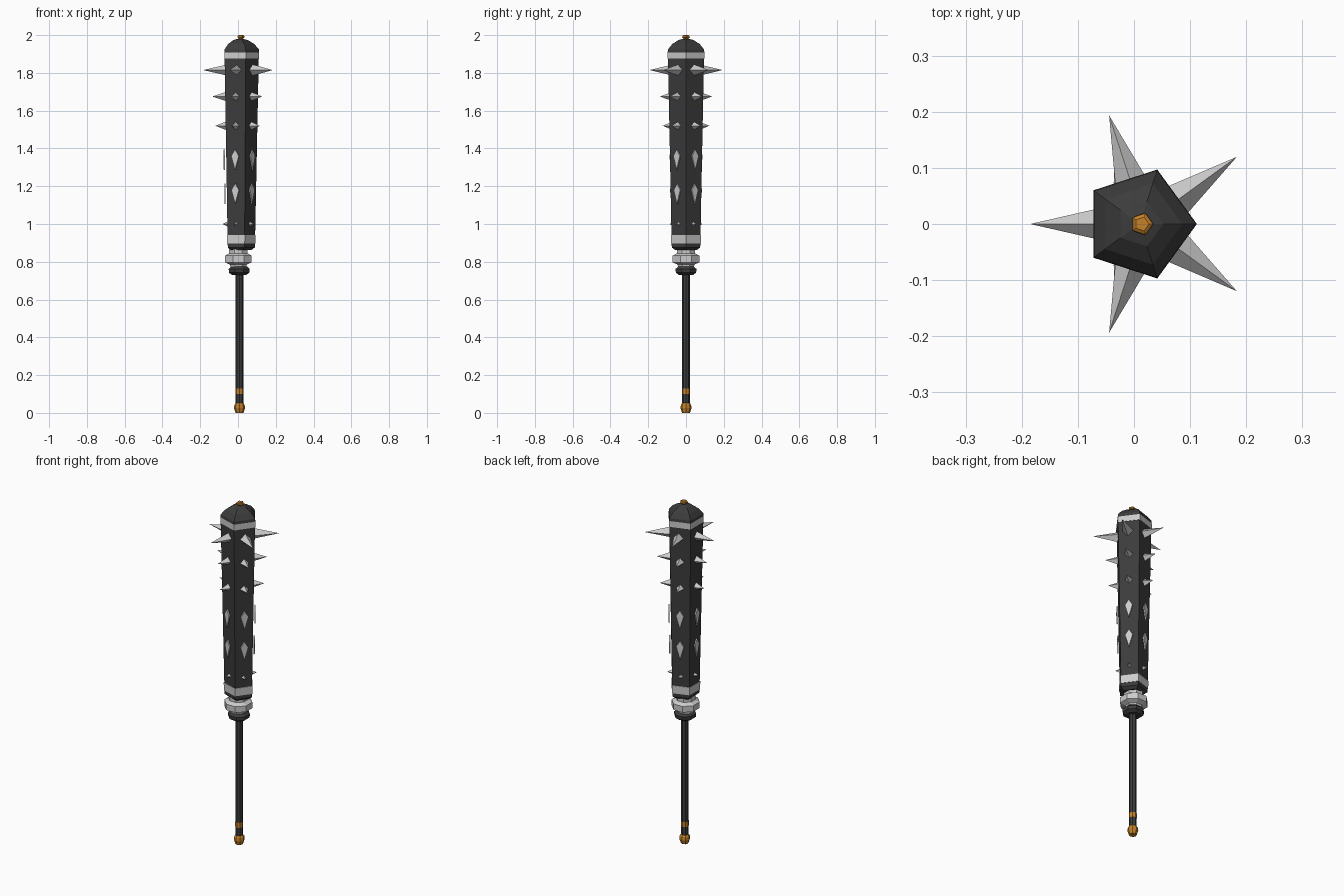
import bpy, math

if "Cube" in bpy.data.objects:
    bpy.data.objects.remove(bpy.data.objects["Cube"])

CX = 0.01  # shaft axis; the back spike makes the bounds asymmetric


def material(name, rgb):
    m = bpy.data.materials.new(name)
    m.diffuse_color = (*rgb, 1)
    m.use_nodes = True
    m.node_tree.nodes["Principled BSDF"].inputs["Base Color"].default_value = m.diffuse_color
    return m


DARK = material("dark_iron", (0.045, 0.045, 0.045))
STEEL = material("pale_steel", (0.60, 0.60, 0.60))
GOLD = material("orange_brass", (0.55, 0.22, 0.022))


def make(name, verts, faces, mat):
    me = bpy.data.meshes.new(name)
    me.from_pydata(verts, [], faces)
    me.materials.append(mat)
    ob = bpy.data.objects.new(name, me)
    bpy.context.collection.objects.link(ob)
    return ob


def lathe(name, profile, sides, mat, cx=CX, turn=0.0):
    """Low-poly turned part from (radius, height) points, capped both ends."""
    verts, faces = [], []
    for r, z in profile:
        for i in range(sides):
            a = turn + 2 * math.pi * i / sides
            verts.append((cx + r * math.cos(a), r * math.sin(a), z))
    for k in range(len(profile) - 1):
        for i in range(sides):
            j = (i + 1) % sides
            faces.append((k * sides + i, k * sides + j,
                          (k + 1) * sides + j, (k + 1) * sides + i))
    faces.append(tuple(reversed(range(sides))))
    top = (len(profile) - 1) * sides
    faces.append(tuple(range(top, top + sides)))
    return make(name, verts, faces, mat)


def body_radius(z):
    return 0.078 + 0.022 * (z - 0.9) / 0.98


def on_face(az, r, side, z, cx):
    return (cx + r * math.cos(az) - side * math.sin(az),
            r * math.sin(az) + side * math.cos(az), z)


def kite(az, r, w, up, down, z, cx):
    return [on_face(az, r, s, z + h, cx)
            for s, h in ((0, up), (-w, 0), (0, -down), (w, 0))]


# Handle and pommel
lathe("handle", [(0.02, 0.03), (0.02, 0.74)], 8, DARK, 0.008)
lathe("pommel", [(0.021, 0.0), (0.029, 0.025), (0.027, 0.043), (0.019, 0.053)],
      8, GOLD, 0.008)
lathe("handle_band", [(0.0215, 0.1), (0.0215, 0.13)], 8, GOLD, 0.008)

# Guard ring and collar
lathe("guard_ring", [(0.04, 0.73), (0.058, 0.742), (0.06, 0.762), (0.045, 0.775)],
      8, DARK, 0.006, math.pi / 8)
lathe("collar", [(0.045, 0.77), (0.048, 0.785), (0.076, 0.797), (0.076, 0.832),
                 (0.053, 0.845), (0.053, 0.875)], 8, STEEL, 0.002, math.pi / 8)

# Five-sided club head with two steel bands
lathe("club_body", [(0.06, 0.862), (0.079, 0.876), (0.08, 0.9), (0.1, 1.88),
                    (0.1, 1.918)], 5, DARK)
lathe("lower_band", [(0.083, 0.897), (0.084, 0.943)], 5, STEEL)
lathe("upper_band", [(0.102, 1.875), (0.102, 1.909)], 5, STEEL)
lathe("cap", [(0.102, 1.909), (0.1, 1.925), (0.076, 1.953), (0.042, 1.974),
              (0.018, 1.98)], 5, DARK)
lathe("finial", [(0.012, 1.972), (0.012, 1.98), (0.021, 1.988), (0.02, 1.996),
                 (0.013, 2.0)], 5, GOLD, 0.014)

# Spikes and plates on each of the five faces
SPIKES = [(1.815, 0.030, 0.2035, 0.0185), (1.675, 0.026, 0.146, 0.01),
          (1.52, 0.025, 0.13, 0.01), (1.0, 0.017, 0.092, 0.01)]
for n in range(5):
    az = math.radians(36 + 72 * n)
    for row, (z, w, tip, cx) in enumerate(SPIKES):
        base = 0.809 * body_radius(z) - 0.008
        verts = kite(az, base, w, w, w, z, cx) + [on_face(az, tip, 0, z, cx)]
        make(f"spike_{row}_{n}", verts,
             [(3, 2, 1, 0), (0, 1, 4), (1, 2, 4), (2, 3, 4), (3, 0, 4)], STEEL)
    # kite-shaped plates standing slightly off the face
    for row, z in enumerate((1.36, 1.18)):
        r = 0.809 * body_radius(z)
        verts = (kite(az, r + 0.007, 0.022, 0.036, 0.075, z, CX)
                 + kite(az, r + 0.014, 0.021, 0.034, 0.072, z, CX))
        sides = [(i, (i + 1) % 4, (i + 1) % 4 + 4, i + 4) for i in range(4)]
        make(f"kite_plate_{row}_{n}", verts,
             [(3, 2, 1, 0), (4, 5, 6, 7)] + sides, STEEL)
